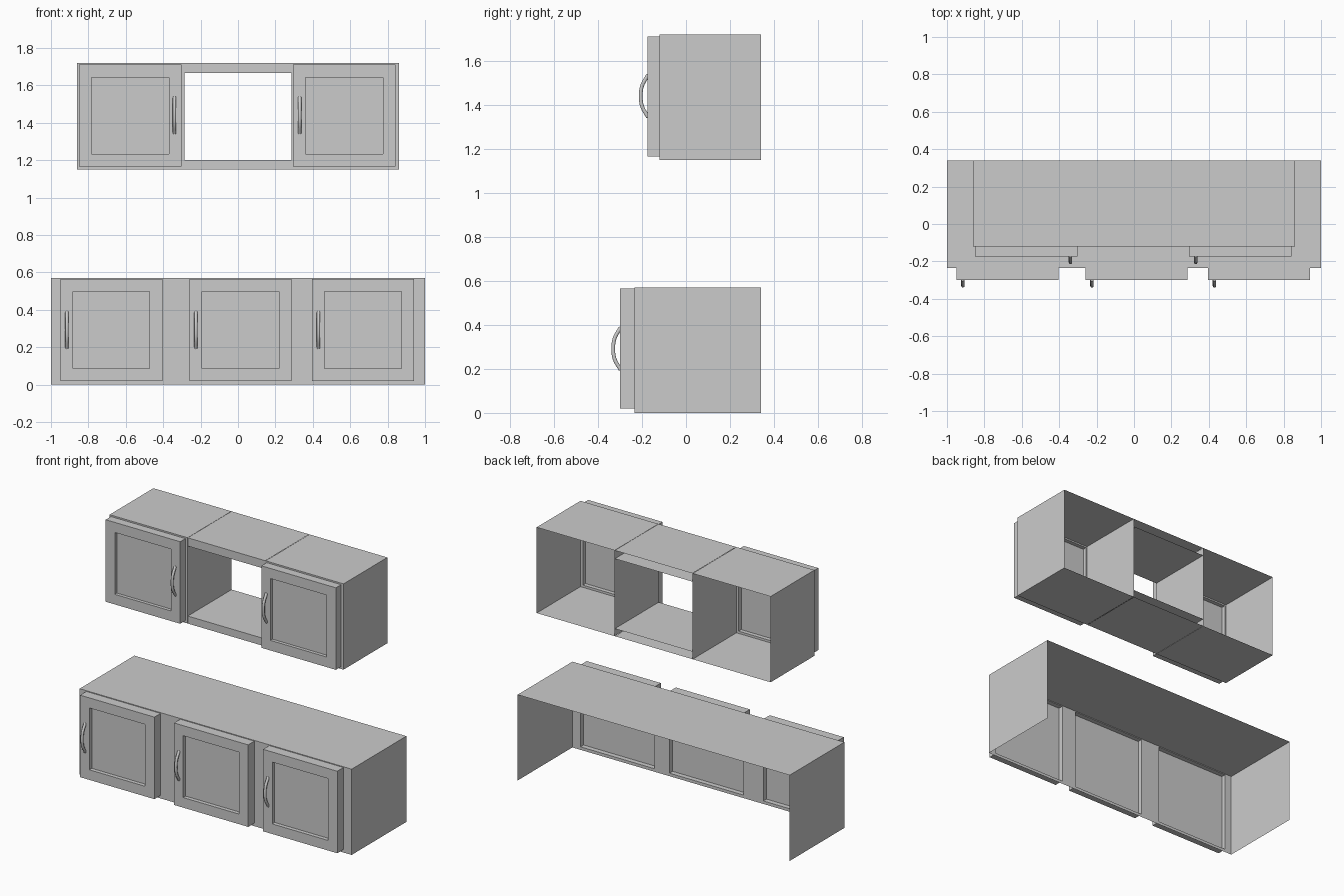
import bpy, bmesh

if "Cube" in bpy.data.objects:
    bpy.data.objects.remove(bpy.data.objects["Cube"])

BACK = 0.34


def make(name, quads):
    """Object from a list of quads, shared corners welded."""
    bm = bmesh.new()
    for q in quads:
        bm.faces.new([bm.verts.new(p) for p in q])
    bmesh.ops.remove_doubles(bm, verts=bm.verts, dist=0.0005)
    bmesh.ops.recalc_face_normals(bm, faces=bm.faces)
    me = bpy.data.meshes.new(name)
    bm.to_mesh(me)
    bm.free()
    ob = bpy.data.objects.new(name, me)
    bpy.context.collection.objects.link(ob)
    return ob


def rect_x(x, y0, y1, z0, z1):
    return [(x, y0, z0), (x, y1, z0), (x, y1, z1), (x, y0, z1)]


def rect_y(y, x0, x1, z0, z1):
    return [(x0, y, z0), (x1, y, z0), (x1, y, z1), (x0, y, z1)]


def rect_z(z, x0, x1, y0, y1):
    return [(x0, y0, z), (x1, y0, z), (x1, y1, z), (x0, y1, z)]


def face_plate(y, x0, x1, z0, z1, doors, d0, d1):
    """Front sheet with a hole behind every door."""
    xs = sorted([x0, x1] + [v for d in doors for v in d])
    quads = []
    for a, b in zip(xs, xs[1:]):
        for c, d in ((z0, d0), (d0, d1), (d1, z1)):
            if (a, b) in doors and c == d0:
                continue
            quads.append(rect_y(y, a, b, c, d))
    return quads


def door(name, x0, x1, z0, z1, front, carcass, inset=0.067):
    """Framed door: recessed panel, frame, rim and set-in back."""
    i = inset
    depth = carcass - front
    rings = [rect_y(front + depth * 0.4, x0 + i, x1 - i, z0 + i, z1 - i),
             rect_y(front, x0 + i, x1 - i, z0 + i, z1 - i),
             rect_y(front, x0, x1, z0, z1),
             rect_y(front + depth * 0.5, x0, x1, z0, z1),
             rect_y(carcass, x0, x1, z0, z1)]
    quads = [rings[0], rings[3]]
    for a, b in zip(rings, rings[1:]):
        for k in range(4):
            n = (k + 1) % 4
            quads.append([a[k], a[n], b[n], b[k]])
    make(name, quads)


def handle(name, x, zc, front):
    """Bowed pull swept along a curve."""
    cu = bpy.data.curves.new(name, 'CURVE')
    cu.dimensions = '3D'
    cu.bevel_depth = 0.009
    cu.bevel_resolution = 3
    cu.resolution_u = 8
    cu.use_fill_caps = True
    sp = cu.splines.new('BEZIER')
    sp.bezier_points.add(2)
    h = 0.097
    for p, (y, z, hy, hz) in zip(sp.bezier_points, (
            (front + 0.003, -h, -0.016, 0.03), (front - 0.031, 0, 0, 0.055),
            (front + 0.003, h, 0.016, 0.03))):
        p.co = (x, y, zc + z)
        p.handle_left = (x, y - hy, zc + z - hz)
        p.handle_right = (x, y + hy, zc + z + hz)
    ob = bpy.data.objects.new(name, cu)
    bpy.context.collection.objects.link(ob)


# Lower cabinet: open at back and bottom
LF, LD = -0.235, -0.30
lower = [(-0.95, -0.405), (-0.26, 0.285), (0.395, 0.94)]
make("lower_cabinet",
     [rect_z(0.57, -1, 1, LF, BACK),
      rect_x(-1, LF, BACK, 0, 0.57), rect_x(1, LF, BACK, 0, 0.57)]
     + face_plate(LF, -1, 1, 0, 0.57, lower, 0.02, 0.565))
for n, ((a, b), hx) in enumerate(zip(lower, (-0.915, -0.225, 0.43)), 1):
    door(f"lower_door_{n}", a, b, 0.02, 0.565, LD, LF)
    handle(f"lower_handle_{n}", hx, 0.292, LD)

# Upper cabinets: two closed-front units, open at the back
UF, UD, Z0, Z1 = -0.12, -0.175, 1.15, 1.72
for side, x0, x1, d, hx in (("left", -0.86, -0.287, (-0.85, -0.303), -0.34),
                            ("right", 0.287, 0.86, (0.295, 0.842), 0.33)):
    make(f"upper_cabinet_{side}",
         [rect_z(Z0, x0, x1, UF, BACK), rect_z(Z1, x0, x1, UF, BACK),
          rect_x(x0, UF, BACK, Z0, Z1), rect_x(x1, UF, BACK, Z0, Z1)]
         + face_plate(UF, x0, x1, Z0, Z1, [d], 1.165, 1.71))
    door(f"upper_door_{side}", d[0], d[1], 1.165, 1.71, UD, UF)
    handle(f"upper_handle_{side}", hx, 1.44, UD)

# Open shelf between the upper cabinets: double floor and ceiling with rails
for name, za, zb in (("shelf_floor", Z0, 1.20), ("shelf_ceiling", 1.665, Z1)):
    make(name, [rect_z(za, -0.285, 0.285, UF, BACK),
                rect_z(zb, -0.285, 0.285, UF, BACK),
                rect_y(UF, -0.285, 0.285, za, zb)])
